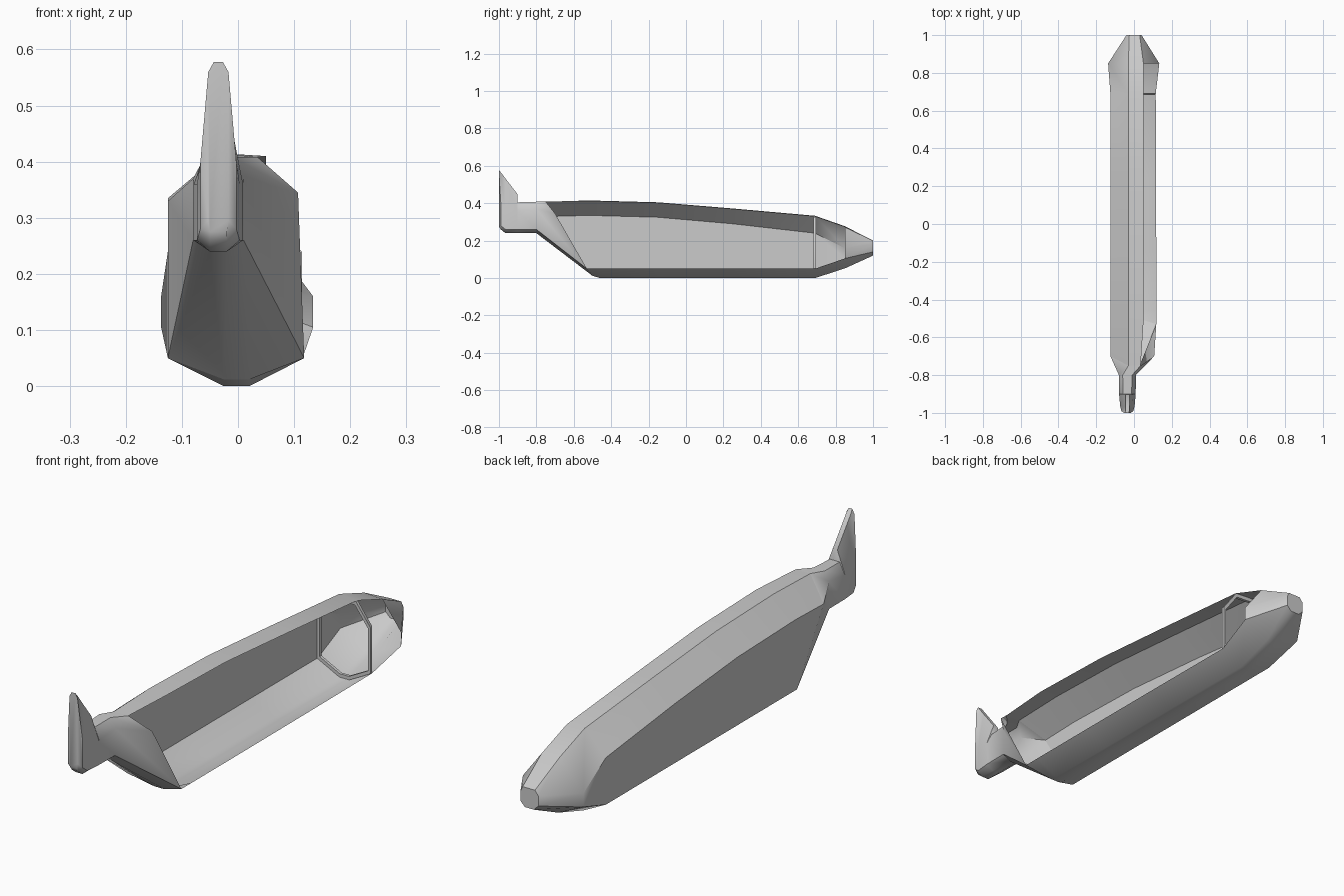
import bpy, bmesh, math
from mathutils import Vector

if "Cube" in bpy.data.objects:
    bpy.data.objects.remove(bpy.data.objects["Cube"])


def finish(name, bm, angle=40):
    bmesh.ops.recalc_face_normals(bm, faces=bm.faces)
    me = bpy.data.meshes.new(name)
    bm.to_mesh(me)
    bm.free()
    ob = bpy.data.objects.new(name, me)
    bpy.context.collection.objects.link(ob)
    bpy.ops.object.select_all(action='DESELECT')
    ob.select_set(True)
    bpy.context.view_layer.objects.active = ob
    bpy.ops.object.shade_smooth_by_angle(angle=math.radians(angle))
    return ob


def loft(name, rings, skip=lambda i, j: False, cap_start=False, cap_end=False):
    bm = bmesh.new()
    vs = [[bm.verts.new(p) for p in r] for r in rings]
    n = len(vs[0])
    for i in range(len(vs) - 1):
        for j in range(n):
            if not skip(i, j):
                k = (j + 1) % n
                bm.faces.new((vs[i][j], vs[i][k], vs[i + 1][k], vs[i + 1][j]))
    if cap_start:
        bm.faces.new(vs[0])
    if cap_end:
        bm.faces.new(vs[-1])
    return finish(name, bm)


# Section order: top left, left upper, left lower, bottom left,
# bottom right, right lower, right upper, top right
def hull_ring(y, top, shoulder, chine, base, left=-0.125, right=0.115):
    return [(-0.03, y, top), (left, y, shoulder), (left, y, chine),
            (-0.025, y, base), (0.02, y, base), (right, y, chine),
            (right, y, shoulder), (0.05, y, top - 0.005)]


# Slanted section where the hull meets the tail cone
rear = [(-0.03, -0.75, 0.408), (-0.125, -0.70, 0.33), (-0.125, -0.53, 0.05),
        (-0.025, -0.50, 0.012), (0.02, -0.50, 0.012), (0.118, -0.53, 0.05),
        (0.107, -0.70, 0.345), (0.035, -0.75, 0.408)]
stern = hull_ring(-0.52, 0.415, 0.335, 0.05, 0.0, right=0.118)
stern = [(x, -0.46 if z < 0.1 else y, z) for x, y, z in stern]
frame_ring = hull_ring(0.69, 0.333, 0.24, 0.05, 0.0)
nose_ring = hull_ring(0.85, 0.277, 0.16, 0.105, 0.052, -0.137, 0.134)
nose_tip = [(-0.025, 1, 0.20), (-0.04, 1, 0.18), (-0.04, 1, 0.14), (-0.02, 1, 0.12),
            (0.02, 1, 0.12), (0.04, 1, 0.14), (0.04, 1, 0.18), (0.03, 1, 0.20)]

# Hull shell, open along the right side
hull = [rear, stern,
        hull_ring(-0.15, 0.405, 0.325, 0.05, 0.0, right=0.118),
        hull_ring(0.25, 0.372, 0.29, 0.05, 0.0, right=0.117),
        frame_ring, nose_ring, nose_tip]
loft("hull_shell", hull, skip=lambda i, j: i < 5 and j in (5, 6), cap_end=True)


# Tail cone, boom and fin
def tail_ring(y, top, low, w_top, w_mid, mid):
    c = -0.035
    return [(c - w_top, y, top), (c - w_mid, y, mid), (c - w_mid, y, low + 0.02),
            (c - 0.015, y, low), (c + 0.015, y, low), (c + w_mid, y, low + 0.02),
            (c + w_mid, y, mid), (c + w_top, y, top)]


loft("tail_boom_and_fin", [
    rear,
    tail_ring(-0.80, 0.408, 0.24, 0.025, 0.045, 0.37),
    tail_ring(-0.90, 0.405, 0.24, 0.022, 0.044, 0.36),
    tail_ring(-0.902, 0.45, 0.24, 0.010, 0.044, 0.36),
    tail_ring(-0.965, 0.532, 0.24, 0.010, 0.038, 0.36),
    tail_ring(-0.99, 0.565, 0.26, 0.010, 0.032, 0.40),
    tail_ring(-1.00, 0.578, 0.275, 0.008, 0.018, 0.56),
], cap_end=True)


# Inner ring frame standing behind the nose
def scaled(ring, y, s):
    c = sum((Vector(p) for p in ring), Vector()) / len(ring)
    return [(c.x + (p[0] - c.x) * s, y, c.z + (p[2] - c.z) * s) for p in ring]


frame = [scaled(frame_ring, 0.682, 0.99), scaled(frame_ring, 0.694, 0.99),
         scaled(frame_ring, 0.694, 0.90), scaled(frame_ring, 0.682, 0.90)]
loft("nose_frame", frame + frame[:1])
